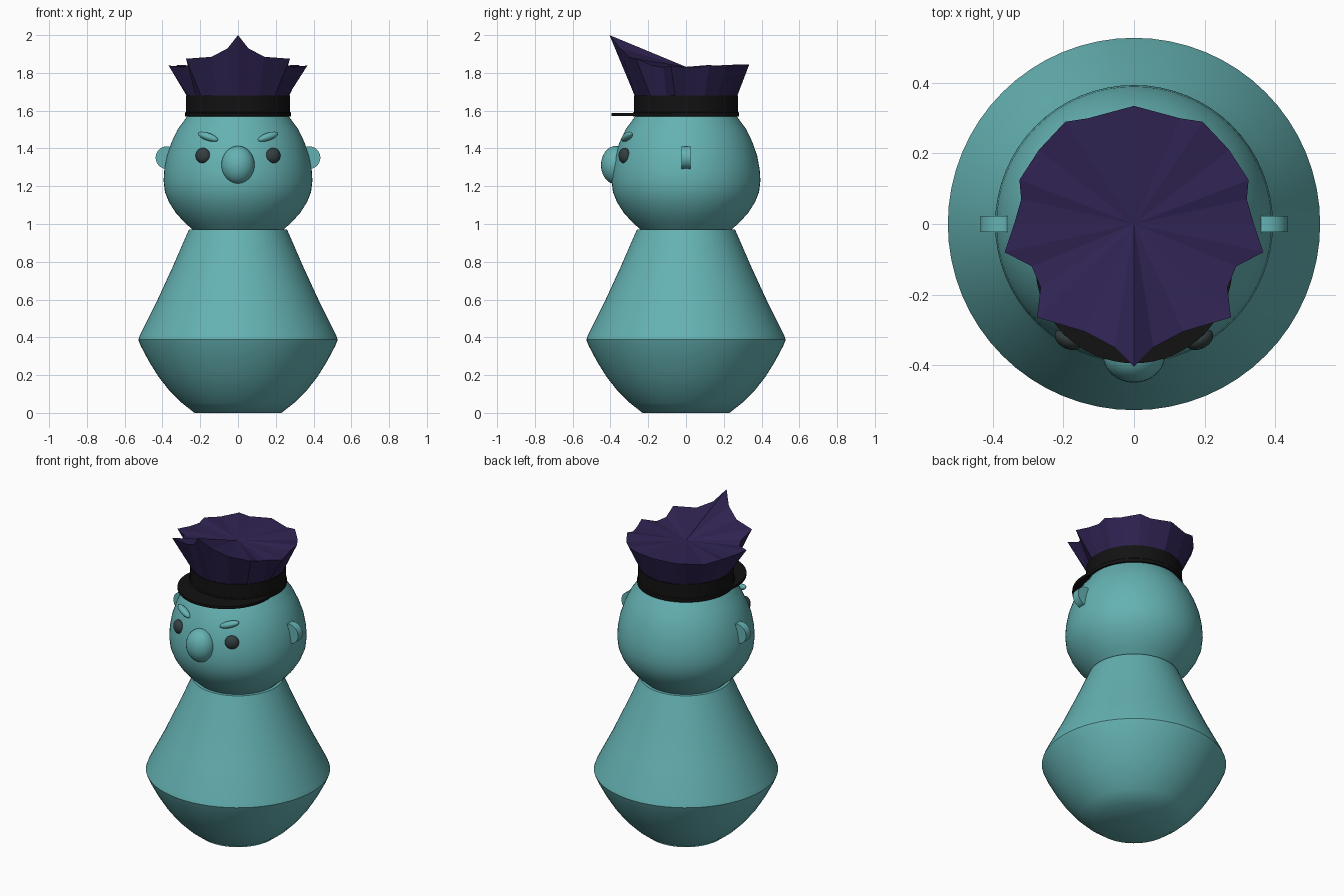
import bpy, bmesh, math
from mathutils import Matrix, Vector

if "Cube" in bpy.data.objects:
    bpy.data.objects.remove(bpy.data.objects["Cube"])


def material(name, rgb):
    m = bpy.data.materials.new(name)
    m.diffuse_color = (*rgb, 1)
    m.use_nodes = True
    m.node_tree.nodes["Principled BSDF"].inputs["Base Color"].default_value = m.diffuse_color
    return m


TEAL = material("teal", (0.13, 0.445, 0.45))
BLACK = material("black", (0.006, 0.006, 0.006))
PURPLE = material("dark purple", (0.029, 0.017, 0.085))
EYE = material("dark grey", (0.035, 0.05, 0.052))


def finish(name, bm, mat, angle=40):
    bmesh.ops.recalc_face_normals(bm, faces=bm.faces[:])
    me = bpy.data.meshes.new(name)
    bm.to_mesh(me)
    bm.free()
    me.materials.append(mat)
    ob = bpy.data.objects.new(name, me)
    bpy.context.collection.objects.link(ob)
    if angle:
        bpy.ops.object.select_all(action='DESELECT')
        ob.select_set(True)
        bpy.context.view_layer.objects.active = ob
        bpy.ops.object.shade_smooth_by_angle(angle=math.radians(angle))
    return ob


def lathe(name, profile, mat, n=64, centre=(0, 0)):
    """Spin (radius, z) points into a closed round solid."""
    bm = bmesh.new()
    rings = []
    for r, z in profile:
        rings.append([bm.verts.new((centre[0] + r * math.cos(2 * math.pi * i / n),
                                    centre[1] + r * math.sin(2 * math.pi * i / n), z))
                      for i in range(n)])
    for a, b in zip(rings, rings[1:]):
        for i in range(n):
            j = (i + 1) % n
            bm.faces.new((a[i], a[j], b[j], b[i]))
    bm.faces.new(rings[0])
    bm.faces.new(rings[-1])
    return finish(name, bm, mat)


def ellipsoid(name, loc, radii, mat, yaw=0, roll=0):
    bm = bmesh.new()
    mtx = (Matrix.Translation(loc) @ Matrix.Rotation(yaw, 4, 'Z')
           @ Matrix.Rotation(roll, 4, 'Y') @ Matrix.Diagonal((*radii, 1)))
    bmesh.ops.create_uvsphere(bm, u_segments=32, v_segments=16, radius=1, matrix=mtx)
    return finish(name, bm, mat, 60)


# Body: curved bowl below, straight cone above
lathe("body", [(0.23, 0), (0.30, 0.055), (0.365, 0.12), (0.42, 0.19), (0.47, 0.27),
               (0.515, 0.355), (0.528, 0.388), (0.518, 0.415), (0.43, 0.59),
               (0.345, 0.775), (0.26, 0.97)], TEAL)

# Head
lathe("head", [(0.235, 0.965), (0.285, 1.01), (0.33, 1.06), (0.365, 1.115), (0.387, 1.17),
               (0.394, 1.23), (0.39, 1.29), (0.377, 1.36), (0.353, 1.43), (0.32, 1.50),
               (0.265, 1.575)], TEAL)

# Face
ellipsoid("nose", (0, -0.372, 1.312), (0.088, 0.078, 0.101), TEAL)
for s, side in ((-1, "left"), (1, "right")):
    ellipsoid(side + "_eye", (s * 0.186, -0.326, 1.362), (0.041, 0.028, 0.041), EYE,
              yaw=s * math.radians(28))
    ellipsoid(side + "_brow", (s * 0.159, -0.312, 1.462), (0.06, 0.022, 0.02), TEAL,
              yaw=s * math.radians(22), roll=-s * math.radians(18))
    # Ear: upright disc set into the side of the head
    bm = bmesh.new()
    bmesh.ops.create_cone(bm, cap_ends=True, segments=32, radius1=0.06, radius2=0.06, depth=0.046,
                          matrix=Matrix.Translation((s * 0.376, 0, 1.351))
                          @ Matrix.Rotation(math.pi / 2, 4, 'X'))
    finish(side + "_ear", bm, TEAL)

# Hat band with a thin trim, and forward visor
lathe("hat_band", [(0.28, 1.57), (0.28, 1.59), (0.275, 1.595), (0.275, 1.68)], BLACK)
lathe("visor", [(0.28, 1.572), (0.28, 1.588)], BLACK, centre=(0, -0.115))

# Crown: flared wall from a round base to a jagged rim, right half mirrored
half = [(0, -0.405, 2.0), (0.055, -0.35, 1.93), (0.14, -0.305, 1.885), (0.275, -0.265, 1.875),
        (0.265, -0.18, 1.84), (0.29, -0.12, 1.83), (0.367, -0.08, 1.838), (0.34, 0, 1.83),
        (0.32, 0.07, 1.83), (0.325, 0.125, 1.842), (0.27, 0.21, 1.83), (0.195, 0.29, 1.845),
        (0.13, 0.30, 1.835), (0, 0.335, 1.845)]
rim = half + [(-x, y, z) for x, y, z in half[-2:0:-1]]
bm = bmesh.new()
top = [bm.verts.new(p) for p in rim]
base = []
for x, y, z in rim:
    d = Vector((x, y)).normalized() * 0.272
    base.append(bm.verts.new((d.x, d.y, 1.68)))
centre = bm.verts.new((0, 0, 1.832))
for i in range(len(rim)):
    j = (i + 1) % len(rim)
    bm.faces.new((base[i], base[j], top[j], top[i]))
    bm.faces.new((top[i], top[j], centre))
bm.faces.new(base)
finish("hat_crown", bm, PURPLE, 0)
